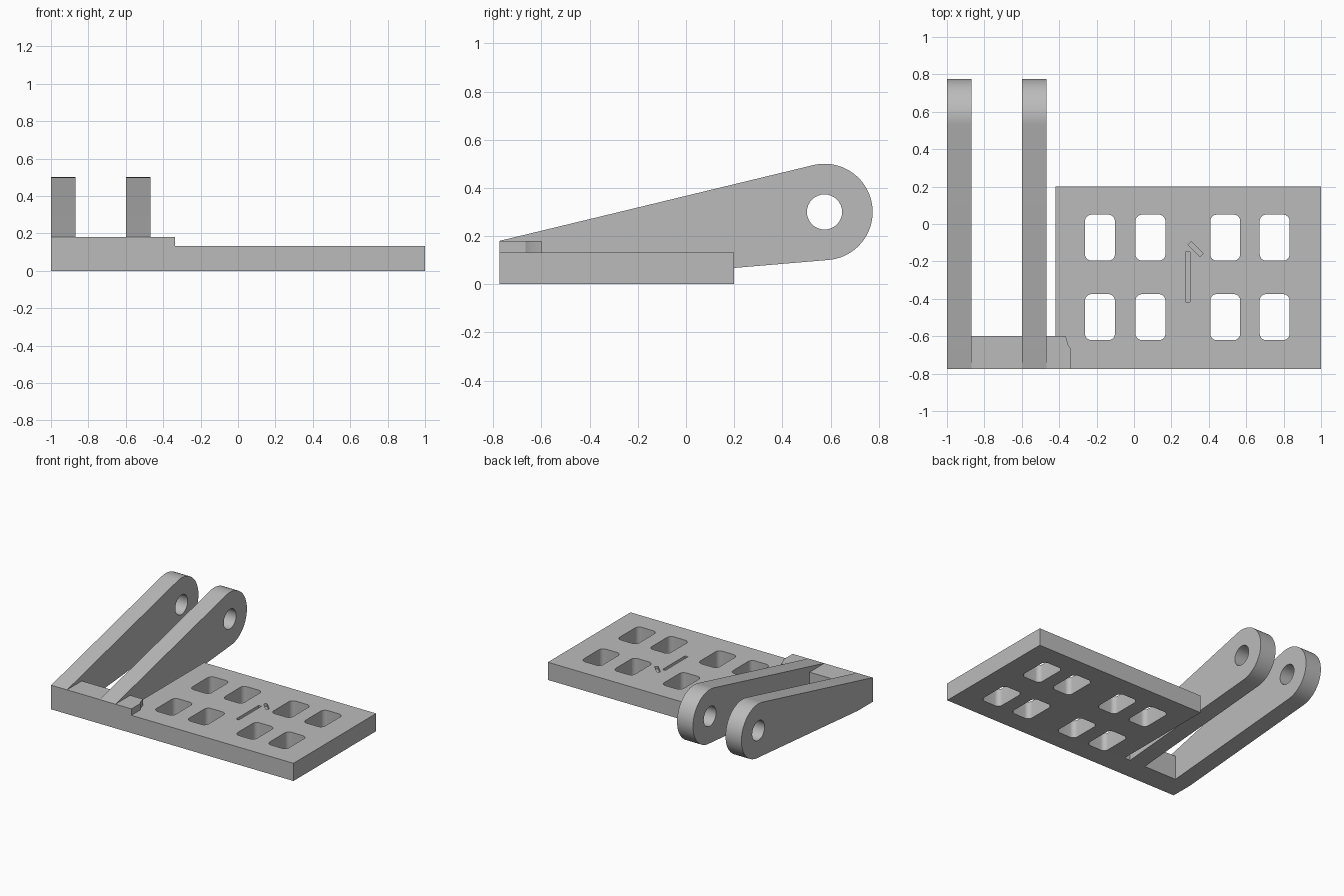
import bpy, bmesh, math
from mathutils import Matrix, Vector

if "Cube" in bpy.data.objects:
    bpy.data.objects.remove(bpy.data.objects["Cube"])

grey = bpy.data.materials.new("grey")
grey.diffuse_color = (0.5, 0.5, 0.5, 1)
grey.use_nodes = True
grey.node_tree.nodes["Principled BSDF"].inputs["Base Color"].default_value = grey.diffuse_color


def prism(name, outline, depth, matrix=Matrix()):
    """Extrude a 2D outline along local z by depth, then place it."""
    bm = bmesh.new()
    face = bm.faces.new([bm.verts.new((a, b, 0)) for a, b in outline])
    top = bmesh.ops.extrude_face_region(bm, geom=[face])["geom"]
    bmesh.ops.translate(bm, vec=(0, 0, depth),
                        verts=[v for v in top if isinstance(v, bmesh.types.BMVert)])
    bm.transform(matrix)
    bmesh.ops.recalc_face_normals(bm, faces=bm.faces)
    me = bpy.data.meshes.new(name)
    bm.to_mesh(me)
    bm.free()
    me.materials.append(grey)
    ob = bpy.data.objects.new(name, me)
    bpy.context.collection.objects.link(ob)
    return ob


def arc(cx, cy, r, a0, a1, n):
    return [(cx + r * math.cos(a0 + (a1 - a0) * i / n),
             cy + r * math.sin(a0 + (a1 - a0) * i / n)) for i in range(n + 1)]


def rounded_rect(x0, y0, x1, y1, r):
    q = math.pi / 2
    corners = [(x1 - r, y1 - r), (x0 + r, y1 - r), (x0 + r, y0 + r), (x1 - r, y0 + r)]
    return [p for i, (x, y) in enumerate(corners) for p in arc(x, y, r, i * q, (i + 1) * q, 8)]


def combine(target, tool, operation):
    """Apply a boolean and remove the tool."""
    mod = target.modifiers.new("bool", 'BOOLEAN')
    mod.operation, mod.solver, mod.object = operation, 'EXACT', tool
    bpy.ops.object.select_all(action='DESELECT')
    bpy.context.view_layer.objects.active = target
    target.select_set(True)
    bpy.ops.object.modifier_apply(modifier=mod.name)
    bpy.data.objects.remove(tool)


def up(z):
    return Matrix.Translation((0, 0, z))


FRONT, BACK, STEP = -0.774, 0.2, -0.6

# L-shaped base plate
body = prism("hinge_bracket", [(-1, FRONT), (1, FRONT), (1, BACK), (-0.42, BACK),
                               (-0.42, STEP), (-1, STEP)], 0.132)

# Raised lip that carries the arms
lip = prism("lip", [(-1, FRONT), (-0.338, FRONT), (-0.338, -0.667), (-0.352, -0.645),
                    (-0.365, STEP), (-1, STEP)], 0.13, up(0.05))
combine(body, lip, 'UNION')

# Rounded windows through the plate
for x in (-0.182, 0.088, 0.488, 0.752):
    for y in (-0.073, -0.498):
        w = rounded_rect(x - 0.08, y - 0.123, x + 0.08, y + 0.123, 0.035)
        combine(body, prism("window_cutter", w, 0.4, up(-0.1)), 'DIFFERENCE')

# Shallow straight and slanted grooves
for x, y, length, turn in ((0.287, -0.283, 0.266, 0), (0.329, -0.134, 0.09, math.pi / 4)):
    g = [(-0.012, -length / 2), (0.012, -length / 2), (0.012, length / 2), (-0.012, length / 2)]
    place = Matrix.Translation((x, y, 0.112)) @ Matrix.Rotation(turn, 4, 'Z')
    combine(body, prism("groove_cutter", g, 0.1, place), 'DIFFERENCE')

# Tapered arms with round eye ends; local (a, b) maps to (y, z)
CY, CZ, R = 0.575, 0.3, 0.2


def tangent_angle(y, z, side):
    """Angle on the eye circle where the line from (y, z) touches it."""
    d = Vector((y - CY, z - CZ))
    return math.atan2(d.y, d.x) + side * math.acos(R / d.length)


low = tangent_angle(STEP, 0, 1)
high = tangent_angle(FRONT, 0.18, -1)
low, high = low % (2 * math.pi) - 2 * math.pi, high % (2 * math.pi)
profile = [(FRONT, 0.18), (STEP, 0.0)] + arc(CY, CZ, R, low, high, 40)
for x in (-1, -0.6):
    place = Matrix(((0, 0, 1, x), (1, 0, 0, 0), (0, 1, 0, 0), (0, 0, 0, 1)))
    arm = prism("arm", profile, 0.131, place)
    hole = prism("hole_cutter", arc(CY, CZ, 0.073, 0, 2 * math.pi * 31 / 32, 31), 0.4,
                 Matrix.Translation((-0.1, 0, 0)) @ place)
    combine(arm, hole, 'DIFFERENCE')
    combine(body, arm, 'UNION')

body.select_set(True)
bpy.context.view_layer.objects.active = body
bpy.ops.object.shade_smooth_by_angle(angle=math.radians(25))
